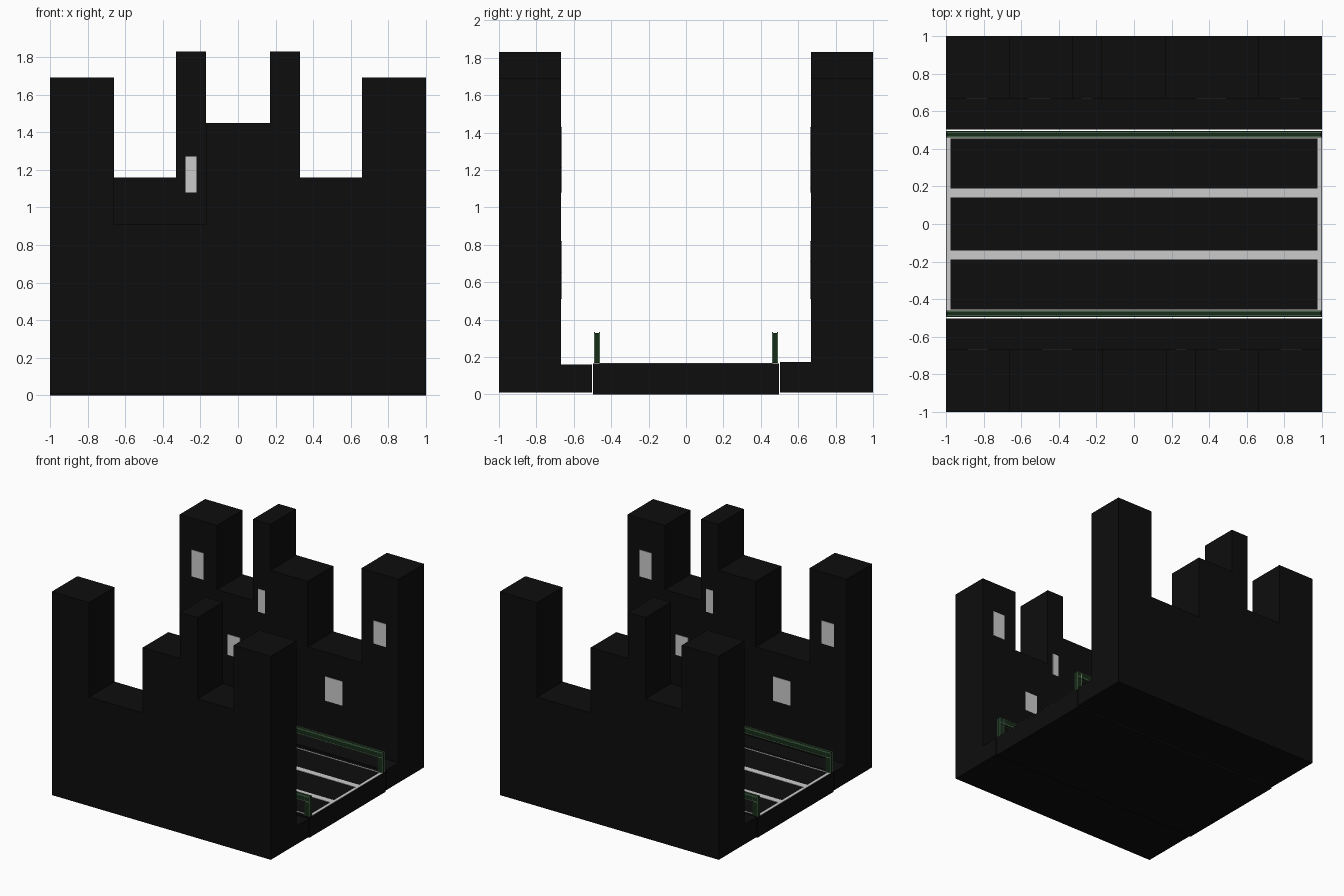
import bpy, bmesh
from mathutils import Vector

if "Cube" in bpy.data.objects:
    bpy.data.objects.remove(bpy.data.objects["Cube"])


def material(name, rgb):
    m = bpy.data.materials.new(name)
    m.diffuse_color = (*rgb, 1)
    m.use_nodes = True
    m.node_tree.nodes["Principled BSDF"].inputs["Base Color"].default_value = m.diffuse_color
    return m


BLACK = material("black", (0.004, 0.004, 0.004))
DARK_GREEN = material("dark_green", (0.008, 0.025, 0.009))
PALE_GREEN = material("pale_green", (0.16, 0.3, 0.16))


def finish(name, bm, mat):
    bmesh.ops.recalc_face_normals(bm, faces=bm.faces)
    me = bpy.data.meshes.new(name)
    bm.to_mesh(me)
    bm.free()
    ob = bpy.data.objects.new(name, me)
    bpy.context.collection.objects.link(ob)
    if mat:
        me.materials.append(mat)
    return ob


def boxes(name, ranges, mat=None):
    """One object from boxes given as (x0, x1, y0, y1, z0, z1)."""
    bm = bmesh.new()
    for x0, x1, y0, y1, z0, z1 in ranges:
        verts = bmesh.ops.create_cube(bm, size=1)["verts"]
        size = Vector((abs(x1 - x0), abs(y1 - y0), z1 - z0))
        mid = Vector((x0 + x1, y0 + y1, z0 + z1)) / 2
        for v in verts:
            v.co = v.co * size + mid
    return finish(name, bm, mat)


# Skyline of the back row: (x start, x end, roof height)
SKYLINE = [(-1, -0.66, 1.69), (-0.66, -0.33, 1.16), (-0.33, -0.17, 1.83),
           (-0.17, 0.17, 1.45), (0.17, 0.66, 0.91), (0.66, 1, 1.69)]
# Lit windows on the street wall: (x0, x1, z0, z1)
WINDOWS = [(-0.89, -0.78, 1.21, 1.43), (-0.56, -0.445, 0.65, 0.82),
           (-0.28, -0.22, 1.08, 1.27), (0.33, 0.49, 0.51, 0.71),
           (0.775, 0.885, 1.10, 1.29)]
WALL = 0.667

# The front row is the back row turned half way round (s = -1)
for row, s, walk_top in (("back", 1, 0.175), ("front", -1, 0.16)):
    # Building row: stepped profile extruded in depth
    outline = [(-1, 0.01)]
    for x0, x1, h in SKYLINE:
        outline += [(x0, h), (x1, h)]
    outline.append((1, 0.01))
    bm = bmesh.new()
    face = bm.faces.new([bm.verts.new((s * x, s * WALL, z)) for x, z in outline])
    ext = bmesh.ops.extrude_face_region(bm, geom=[face])["geom"]
    bmesh.ops.translate(bm, vec=(0, s * (1 - WALL), 0),
                        verts=[g for g in ext if isinstance(g, bmesh.types.BMVert)])
    finish(row + "_building_row", bm, BLACK)

    # Windows
    boxes(row + "_windows", [(s * a, s * b, s * WALL, s * (WALL - 0.003), c, d)
                             for a, b, c, d in WINDOWS])

    # Pavement
    boxes(row + "_pavement", [(-1, 1, s * 0.502, s * WALL, 0.01, walk_top)], BLACK)

    # Guard rail: two end posts and a top beam
    ya, yb = 0.462, 0.49
    z0, z1, t = 0.167, 0.33, 0.04
    boxes(row + "_guard_rail", [(-0.995, 0.995, s * ya, s * yb, z1 - t, z1),
                                (-0.995, -0.995 + t, s * ya, s * yb, z0, z1 - t),
                                (0.995 - t, 0.995, s * ya, s * yb, z0, z1 - t)], DARK_GREEN)

    # Pale trim on the rail edges
    e = 0.003
    trim = []
    for y in (ya, yb):
        a, b = s * (y - e), s * (y + e)
        trim += [(-0.998, 0.998, a, b, z - e, z + e) for z in (z1, z1 - t)]
        trim += [(x - e, x + e, a, b, z0, z1) for x in
                 (-0.995, -0.995 + t, 0.995 - t, 0.995)]
    boxes(row + "_rail_trim", trim, PALE_GREEN)

# Road slab
boxes("road", [(-1, 1, -0.496, 0.496, 0, 0.165)], BLACK)

# Road markings: lane lines, edge lines and end lines
marks = []
for s in (-1, 1):
    marks.append((-0.975, 0.975, s * 0.14, s * 0.19, 0.164, 0.168))
    marks.append((-0.975, 0.975, s * 0.455, s * 0.465, 0.164, 0.168))
    marks.append((s * 0.975, s * 0.998, -0.465, 0.465, 0.164, 0.168))
boxes("road_markings", marks)
